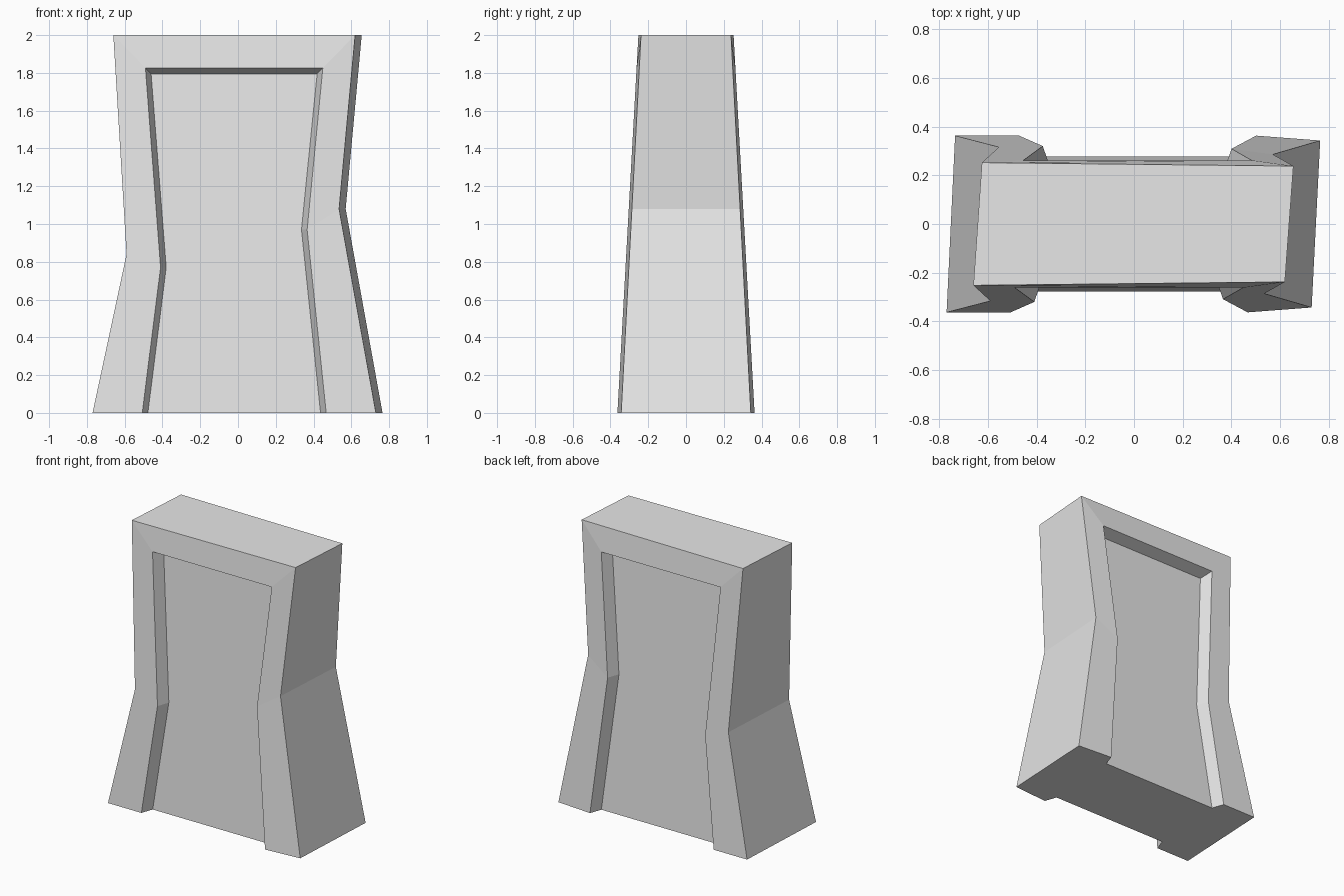
import bpy
import bmesh

cube = bpy.data.objects.get("Cube")
if cube:
    bpy.data.objects.remove(cube, do_unlink=True)

# Plain grey material
grey = bpy.data.materials.new("light_grey")
grey.use_nodes = True
color = (0.8, 0.8, 0.8, 1.0)
grey.diffuse_color = color
grey.node_tree.nodes["Principled BSDF"].inputs["Base Color"].default_value = color

# Profiles (x, z) from the foot up to the top, as seen on the front
OUTER_R = [(-0.77, 0), (-0.59, 0.84), (-0.66, 2)]
OUTER_L = [(0.73, 0), (0.535, 1.08), (0.62, 2)]
RIM_R = [(-0.507, 0), (-0.41, 0.77), (-0.49, 1.825)]
RIM_L = [(0.467, 0), (0.366, 0.97), (0.449, 1.825)]
DRAFT = 0.03      # slope of the recess walls
DEPTH = 0.085     # depth of the recess
SHEAR = 0.035     # sideways shift of the back

bm = bmesh.new()


def column(points, side, dx=0.0, depth=0.0, foot=0.363, lean=0.0555):
    """Row of vertices on the leaning front (side -1) or back (side 1)."""
    shift = SHEAR if side > 0 else 0.0
    return [bm.verts.new((x + dx + shift, side * (foot - lean * z - depth), z))
            for x, z in points]


def strip(a, b):
    """Quads between two columns."""
    for i in range(len(a) - 1):
        bm.faces.new((a[i], a[i + 1], b[i + 1], b[i]))


def lowered(points):
    """Profile whose top end is dropped to slope the recess ceiling."""
    return points[:-1] + [(points[-1][0], points[-1][1] - DRAFT)]


def build_face(side):
    outer_r = column(OUTER_R, side)
    outer_l = column(OUTER_L, side, foot=0.343, lean=0.0525)
    rim_r = column(RIM_R, side)
    rim_l = column(RIM_L, side)
    in_r = column(lowered(RIM_R), side, DRAFT, DEPTH)
    in_l = column(lowered(RIM_L), side, -DRAFT, DEPTH)
    # Legs and recess walls
    for a, b in ((outer_r, rim_r), (rim_r, in_r), (in_l, rim_l), (rim_l, outer_l)):
        strip(a, b)
    # Lintel, recess ceiling and recessed panel
    bm.faces.new((outer_r[-1], outer_l[-1], rim_l[-1], rim_r[-1]))
    bm.faces.new((rim_r[-1], rim_l[-1], in_l[-1], in_r[-1]))
    bm.faces.new(in_r + in_l[::-1])
    foot = [c[0] for c in (outer_r, rim_r, in_r, in_l, rim_l, outer_l)]
    return outer_r, outer_l, foot


front_r, front_l, front_foot = build_face(-1)
back_r, back_l, back_foot = build_face(1)

# Pinched sides, flat top and notched underside
strip(front_r, back_r)
strip(front_l, back_l)
bm.faces.new((front_r[-1], front_l[-1], back_l[-1], back_r[-1]))
bm.faces.new(front_foot + back_foot[::-1])
bmesh.ops.recalc_face_normals(bm, faces=bm.faces[:])

mesh = bpy.data.meshes.new("pinched_pillar")
bm.to_mesh(mesh)
bm.free()
mesh.materials.append(grey)
pillar = bpy.data.objects.new("pinched_pillar", mesh)
bpy.context.collection.objects.link(pillar)
